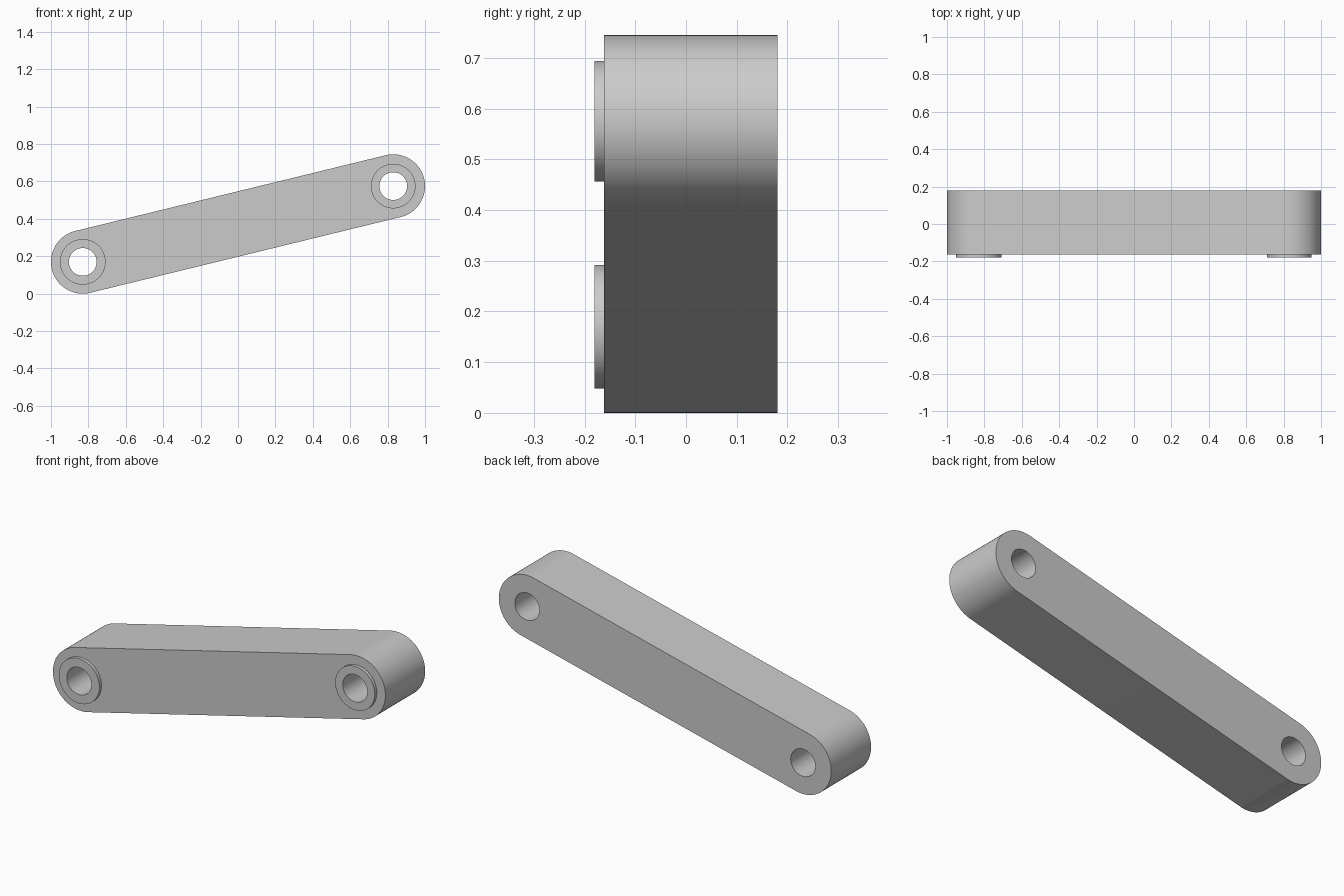
import bpy, bmesh, math

if "Cube" in bpy.data.objects:
    bpy.data.objects.remove(bpy.data.objects["Cube"])

ENDS = [(-0.83, 0.17, 0.122), (0.83, 0.575, 0.119)]   # x, z, boss radius
R_END, R_HOLE = 0.17, 0.074
FRONT, BACK, BOSS = -0.162, 0.18, -0.18


def arc(cx, cz, r, start, sweep, n):
    return [(cx + r * math.cos(start + sweep * i / n),
             cz + r * math.sin(start + sweep * i / n)) for i in range(n + 1)]


def prism(name, outline, y0, y1):
    """Extrude a closed x-z outline along y."""
    bm = bmesh.new()
    face = bm.faces.new([bm.verts.new((x, y0, z)) for x, z in outline])
    ext = bmesh.ops.extrude_face_region(bm, geom=[face])
    verts = [v for v in ext["geom"] if isinstance(v, bmesh.types.BMVert)]
    bmesh.ops.translate(bm, verts=verts, vec=(0, y1 - y0, 0))
    bmesh.ops.recalc_face_normals(bm, faces=bm.faces)
    mesh = bpy.data.meshes.new(name)
    bm.to_mesh(mesh)
    bm.free()
    obj = bpy.data.objects.new(name, mesh)
    bpy.context.collection.objects.link(obj)
    return obj


def combine(target, tool, operation):
    mod = target.modifiers.new(operation.lower(), 'BOOLEAN')
    mod.operation, mod.object, mod.solver = operation, tool, 'EXACT'
    bpy.context.view_layer.objects.active = target
    bpy.ops.object.modifier_apply(modifier=mod.name)
    bpy.data.objects.remove(tool)


# Tilted bar with round ends
(x0, z0, _), (x1, z1, _) = ENDS
tilt = math.atan2(z1 - z0, x1 - x0)
outline = (arc(x1, z1, R_END, tilt - math.pi / 2, math.pi, 48)
           + arc(x0, z0, R_END, tilt + math.pi / 2, math.pi, 48))
link = prism("link_arm", outline, FRONT, BACK)

# Raised boss on the front and a through hole at each end
for x, z, r_boss in ENDS:
    boss = arc(x, z, r_boss, 0, math.tau, 64)[:-1]
    combine(link, prism("boss", boss, BOSS, FRONT + 0.05), 'UNION')
    hole = arc(x, z, R_HOLE, 0, math.tau, 64)[:-1]
    combine(link, prism("hole_cutter", hole, BOSS - 0.1, BACK + 0.1), 'DIFFERENCE')

# Smooth the curved walls, keep the rims sharp
bpy.ops.object.select_all(action='DESELECT')
link.select_set(True)
bpy.context.view_layer.objects.active = link
bpy.ops.object.shade_smooth_by_angle(angle=math.radians(30))
